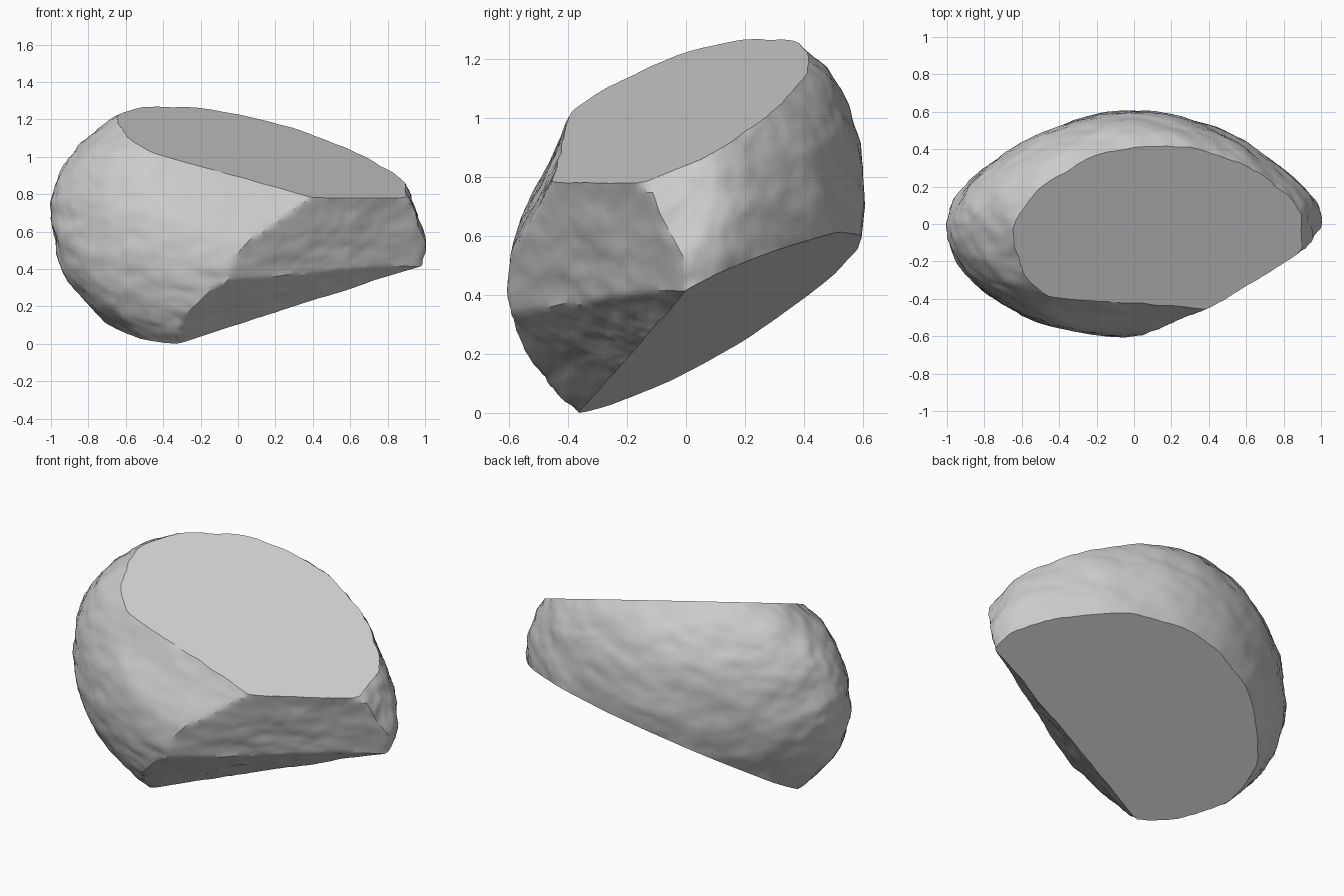
import bpy
import bmesh
from mathutils import Vector, noise

# Remove the default object
cube = bpy.data.objects.get("Cube")
if cube:
    bpy.data.objects.remove(cube, do_unlink=True)

CENTRE = Vector((0, 0, 0.6))
# Rough broken facets at the front: outward normal and a point on the face
FACETS = [
    (Vector((0.60, -1, -0.27)), Vector((0, -0.6, 0.46))),
    (Vector((0.667, -1, -1.247)), Vector((-0.36, -0.37, 0))),
    (Vector((0.06, -1, 0.5)), Vector((0.4, -0.45, 0.8))),
]
# Clean flat cuts above and below
CUTS = [
    (Vector((0.25, -0.4, 1)), Vector((0, 0, 1.07))),
    (Vector((0.165, 0.55, -1)), Vector((0, 0, 0.261))),
]
# Direction of the fuller upper left shoulder
SHOULDER = Vector((-0.58, -0.5, 0.64)).normalized()


def rough(p, scale, offset):
    """Layered noise, drawn out sideways like weathered strata."""
    q = Vector((p.x * 0.7, p.y, p.z * 1.4)) * scale
    q.x += offset
    return noise.fractal(q, 0.8, 2.1, 4)


def boulder_point(d):
    """Map a unit direction to the leaning boulder, more pointed behind."""
    taper = 1 - 0.28 * d.x ** 2 if d.y > 0 else 1
    y = 0.605 * d.y * taper
    p = Vector((d.x, y, 0.73 * d.z + 0.25 * y - 0.08 * d.x))
    p *= 1 + 0.03 * max(0, d.dot(SHOULDER)) ** 8
    p *= 1 + 0.018 * rough(p, 5, 3)
    for normal, point in FACETS:
        reach = normal.dot(p)
        limit = normal.dot(point - CENTRE) * (1 + 0.018 * rough(p, 4, 9))
        if reach > limit:
            p *= limit / reach
    return p + CENTRE


# Boulder body
bm = bmesh.new()
bmesh.ops.create_icosphere(bm, subdivisions=6, radius=1)
for v in bm.verts:
    v.co = boulder_point(v.co.normalized())

# Slice the flat faces and cap them
for normal, point in CUTS:
    cut = bmesh.ops.bisect_plane(
        bm, geom=bm.verts[:] + bm.edges[:] + bm.faces[:], dist=1e-5,
        plane_co=point, plane_no=normal.normalized(), clear_outer=True)
    rim = [e for e in cut["geom_cut"] if isinstance(e, bmesh.types.BMEdge)]
    bmesh.ops.contextual_create(bm, geom=rim)
bmesh.ops.recalc_face_normals(bm, faces=bm.faces[:])

# Rest the lowest point on the ground
lowest = min(v.co.z for v in bm.verts)
bmesh.ops.translate(bm, verts=bm.verts[:], vec=(0, 0, -lowest))

mesh = bpy.data.meshes.new("boulder")
bm.to_mesh(mesh)
bm.free()
boulder = bpy.data.objects.new("boulder", mesh)
bpy.context.collection.objects.link(boulder)

# Stone colour
stone = bpy.data.materials.new("grey_stone")
stone.use_nodes = True
colour = (0.6, 0.6, 0.6, 1)
stone.diffuse_color = colour
stone.node_tree.nodes["Principled BSDF"].inputs["Base Color"].default_value = colour
mesh.materials.append(stone)

# Smooth shading with crisp broken edges
bpy.ops.object.select_all(action="DESELECT")
boulder.select_set(True)
bpy.context.view_layer.objects.active = boulder
bpy.ops.object.shade_smooth_by_angle(angle=0.5)
